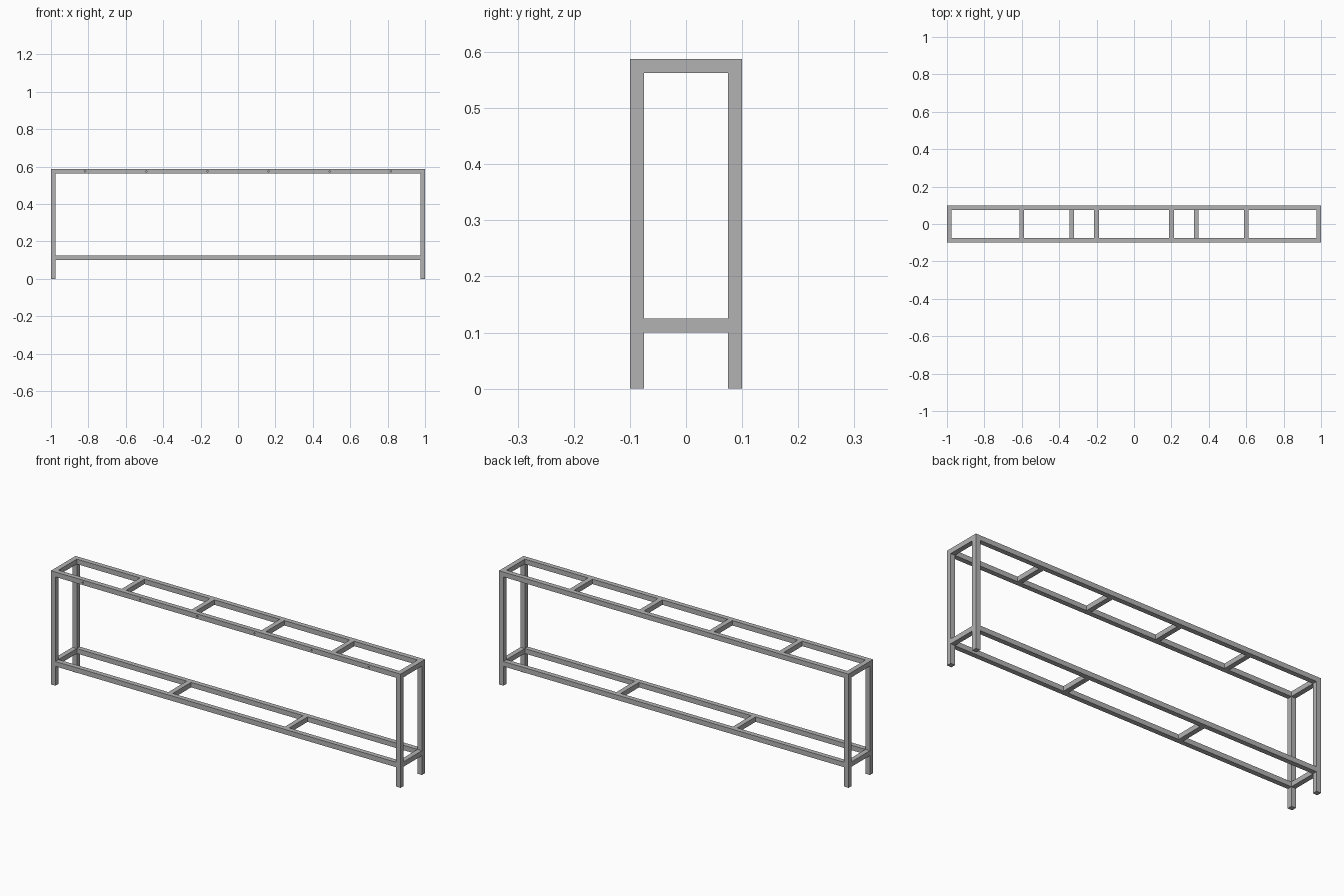
import bpy
import math

cube = bpy.data.objects.get("Cube")
if cube:
    bpy.data.objects.remove(cube, do_unlink=True)

T = 0.0255            # tube thickness
HX, HY = 1.0, 0.1     # half length and half depth
TOP, SHELF = 0.588, 0.1
RAIL_Z = TOP - T / 2
SHELF_Z = SHELF + T / 2

steel = bpy.data.materials.new("grey steel")
steel.use_nodes = True
colour = (0.45, 0.45, 0.45, 1)
steel.diffuse_color = colour
steel.node_tree.nodes["Principled BSDF"].inputs["Base Color"].default_value = colour


def bar(name, centre, size):
    bpy.ops.mesh.primitive_cube_add(size=1, location=centre)
    ob = bpy.context.object
    ob.name = name
    ob.scale = size
    bpy.ops.object.transform_apply(location=False, rotation=False, scale=True)
    ob.data.materials.append(steel)
    return ob


inner_x, inner_y = HX - T / 2, HY - T / 2
span_x, span_y = 2 * HX - 2 * T, 2 * HY - 2 * T

# Legs, under the corners of the top frame
for sx, side in ((-1, "right"), (1, "left")):
    for sy, end in ((-1, "front"), (1, "back")):
        bar(f"{end}_{side}_leg", (sx * inner_x, sy * inner_y, (TOP - T) / 2), (T, T, TOP - T))

# Long rails of the top and lower frames
rails = {}
for sy, end in ((-1, "front"), (1, "back")):
    rails[end] = bar(f"{end}_top_rail", (0, sy * inner_y, RAIL_Z), (2 * HX, T, T))
    bar(f"{end}_lower_rail", (0, sy * inner_y, SHELF_Z), (span_x, T, T))

# End rails and crossbars
for x in (-inner_x, -0.6, -0.2, 0.2, 0.6, inner_x):
    bar("top_crossbar", (x, 0, RAIL_Z), (T, span_y, T))
for x in (-inner_x, -1 / 3, 1 / 3, inner_x):
    bar("lower_crossbar", (x, 0, SHELF_Z), (T, span_y, T))

# Small blind screw holes along the front top rail
for i in range(6):
    x = (i - 2.5) * 0.327
    bpy.ops.mesh.primitive_cylinder_add(vertices=12, radius=0.004, depth=0.02,
                                        location=(x, -HY, RAIL_Z), rotation=(math.pi / 2, 0, 0))
    cutter = bpy.context.object
    cutter.name = "screw_hole_cutter"
    cutter.data.materials.append(steel)
    cutter.hide_render = True
    cutter.hide_set(True)
    cut = rails["front"].modifiers.new("screw_hole", 'BOOLEAN')
    cut.operation = 'DIFFERENCE'
    cut.object = cutter
